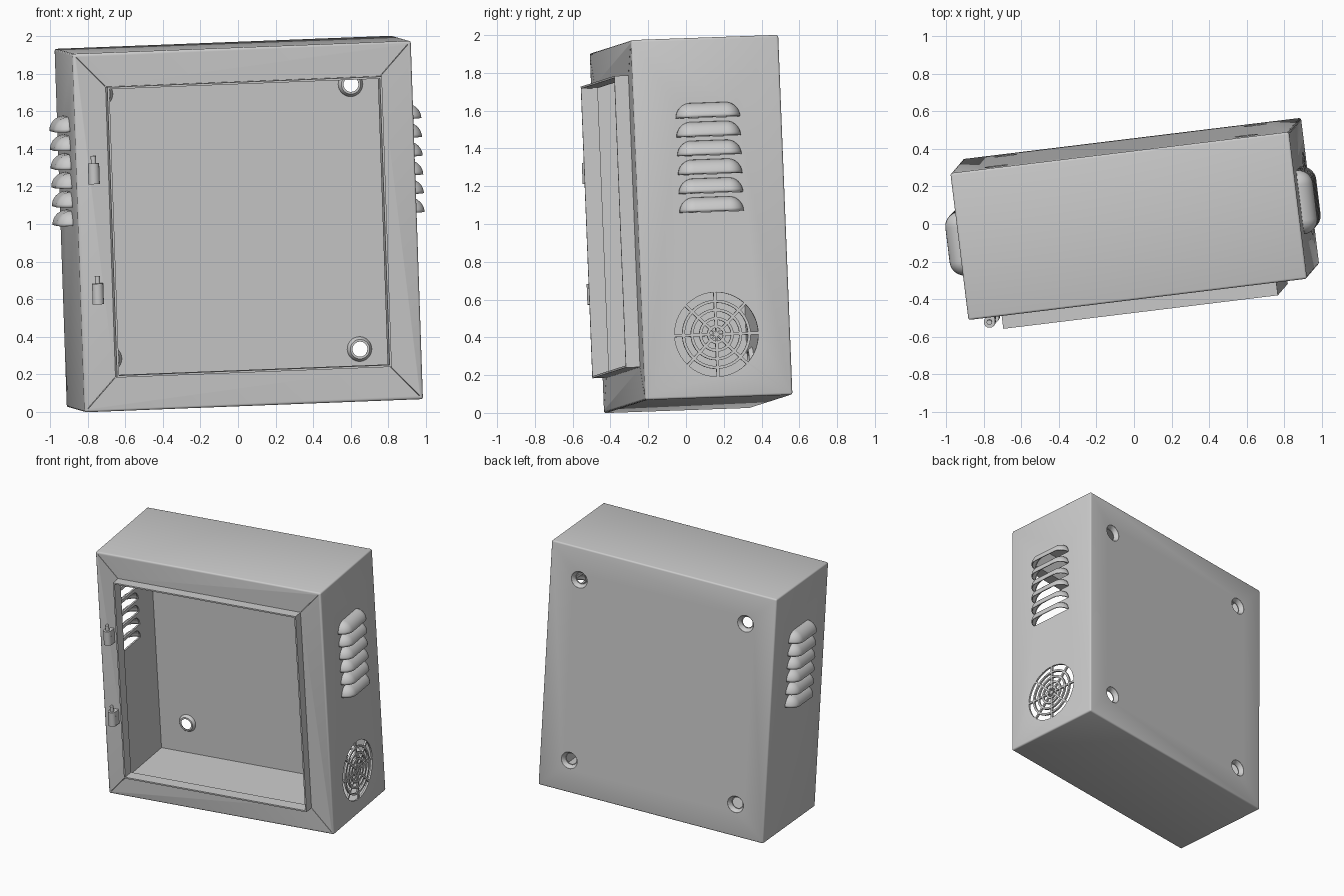
import bpy, bmesh
from math import pi, sin, cos
from mathutils import Matrix, Vector

if "Cube" in bpy.data.objects:
    bpy.data.objects.remove(bpy.data.objects["Cube"])

W, D, H, T = 1.815, 0.787, 1.908, 0.014      # cabinet size and sheet thickness
OX, OZ = 0.725, 0.762                        # half size of the door opening
LIP = 0.075
LOUVRES = [0.03 + 0.1 * i for i in range(6)]
LR, LS = 0.075, 0.093                        # louvre radius, half straight length

# The whole cabinet is slightly tilted
ux = Vector((0.992, 0.121, 0.0386)).normalized()
uz = Vector((-0.034, -0.0396, 0.9986))
uz = (uz - ux * uz.dot(ux)).normalized()
uy = uz.cross(ux)
M = Matrix.Translation((0.004, 0.027, 1.0)) @ Matrix((ux, uy, uz)).transposed().to_4x4()


def finish(bm, name, smooth=True):
    bmesh.ops.remove_doubles(bm, verts=bm.verts, dist=1e-5)
    bmesh.ops.recalc_face_normals(bm, faces=bm.faces)
    me = bpy.data.meshes.new(name)
    bm.to_mesh(me)
    bm.free()
    ob = bpy.data.objects.new(name, me)
    bpy.context.collection.objects.link(ob)
    ob.matrix_world = M
    bpy.ops.object.select_all(action='DESELECT')
    ob.select_set(True)
    bpy.context.view_layer.objects.active = ob
    if smooth:
        bpy.ops.object.shade_smooth_by_angle(angle=0.6)
    return ob


def box(bm, c, s):
    return bmesh.ops.create_cube(bm, size=1, matrix=Matrix.Translation(c) @ Matrix.Diagonal((*s, 1)))["verts"]


def cyl(bm, c, r, h, seg=24):
    bmesh.ops.create_cone(bm, cap_ends=True, segments=seg, radius1=r, radius2=r, depth=h,
                          matrix=Matrix.Translation(c))


def prism(bm, pts, place, lo, hi):
    a = [bm.verts.new(place(u, v, lo)) for u, v in pts]
    b = [bm.verts.new(place(u, v, hi)) for u, v in pts]
    bm.faces.new(a)
    bm.faces.new(b[::-1])
    for i in range(len(a)):
        j = (i + 1) % len(a)
        bm.faces.new((a[i], b[i], b[j], a[j]))


def on_side(u, v, d):
    return (d, u, v)


def on_face(u, v, d):
    return (u, d, v)


# Cutters: inside volume, then all openings
bm = bmesh.new()
box(bm, (0, 0, 0), (W - 2 * T, D - 2 * T, H - 2 * T))
inside = finish(bm, "inside_cutter", False)

bm = bmesh.new()
box(bm, (0, -D / 2, 0), (2 * OX, 0.1, 2 * OZ))
for sx in (-1, 1):
    for z in LOUVRES:                                            # louvre slots
        arc = [(LS + LR * cos(pi / 2 * i / 6), z + LR * sin(pi / 2 * i / 6)) for i in range(7)]
        pts = arc + [(-u, v) for u, v in arc[::-1]]
        prism(bm, pts, on_side, sx * (W / 2 - 0.04), sx * (W / 2 + 0.04))
    for sz in (-1, 1):
        c = (sx * 0.67, sz * 0.705)                              # mounting holes
        prism(bm, [(c[0] + 0.064 * cos(2 * pi * i / 32), c[1] + 0.064 * sin(2 * pi * i / 32))
                   for i in range(32)], on_face, D / 2 - 0.04, D / 2 + 0.04)
        p, q = Vector((sx * (OX + .015), sz * (OZ + .015))), Vector((sx * (W / 2 - .02), sz * (H / 2 - .02)))
        n = (q - p).orthogonal().normalized() * 0.0015           # corner mitre seams
        prism(bm, [p + n, q + n, q - n, p - n], on_face, -D / 2 - 0.03, -D / 2 + T + 0.002)
for r0, r1 in ((0.183, 0.223), (0.137, 0.168), (0.092, 0.122), (0.05, 0.077), (0.014, 0.035)):
    for k in range(8):                                           # fan grille slots
        lo, hi, g = k * pi / 4, (k + 1) * pi / 4, (0.0075 if r0 > 0.03 else 0.004)
        pts = []
        for r, order in ((r0, range(7)), (r1, range(6, -1, -1))):
            a, b = lo + g / r, hi - g / r
            pts += [(r * cos(a + (b - a) * i / 6), -0.62 + r * sin(a + (b - a) * i / 6)) for i in order]
        prism(bm, pts, on_side, W / 2 - 0.04, W / 2 + 0.04)
holes = finish(bm, "openings_cutter", False)

# Cabinet shell with softened edges
bm = bmesh.new()
box(bm, (0, 0, 0), (W, D, H))
bmesh.ops.bevel(bm, geom=bm.edges[:], offset=0.012, segments=3, profile=0.5, affect='EDGES')
shell = finish(bm, "cabinet_shell", False)
for cutter in (inside, holes):
    m = shell.modifiers.new("cut", 'BOOLEAN')
    m.operation, m.solver, m.object = 'DIFFERENCE', 'EXACT', cutter
    bpy.ops.object.modifier_apply(modifier=m.name)
for cutter in (inside, holes):
    bpy.data.objects.remove(cutter)
bpy.ops.object.shade_smooth_by_angle(angle=0.6)

# Raised lip round the door opening
bm = bmesh.new()
loops = []
for e, y in ((0, -D / 2 - LIP), (0.011, -D / 2 - LIP), (0.011, -D / 2 + T), (0, -D / 2 + T)):
    loops.append([bm.verts.new((sx * (OX + e), y, sz * (OZ + e)))
                  for sx, sz in ((-1, -1), (1, -1), (1, 1), (-1, 1))])
for a, b in zip(loops, loops[1:] + loops[:1]):
    for i in range(4):
        j = (i + 1) % 4
        bm.faces.new((a[i], a[j], b[j], b[i]))
finish(bm, "opening_lip", False)

# Louvre hoods on both sides, open underneath
for sx, side in ((1, "right"), (-1, "left")):
    bm = bmesh.new()
    for z in LOUVRES:
        rows = []
        for i in range(9):
            a = pi / 2 * i / 8
            row = []
            for s, start in ((LS, 0), (-LS, pi / 2)):
                for k in range(9):
                    f = start + pi / 2 * k / 8
                    row.append(bm.verts.new((sx * (W / 2 - 0.004 + 0.078 * cos(a) * sin(f)),
                                             s + LR * cos(a) * cos(f), z + LR * sin(a))))
            rows.append(row)
        for p, q in zip(rows, rows[1:]):
            for k in range(len(p) - 1):
                bm.faces.new((p[k], p[k + 1], q[k + 1], q[k]))
    hood = finish(bm, side + "_louvres")
    m = hood.modifiers.new("sheet", 'SOLIDIFY')
    m.thickness, m.offset = 0.008, 0

# Countersunk mounting dimples in the back
bm = bmesh.new()
profile = [(0.066, 0), (0.061, 0.003), (0.05, 0.022), (0.046, 0.034), (0.04, 0.034),
           (0.04, 0.036), (0.052, 0.036), (0.058, 0.028), (0.066, T)]
for sx in (-1, 1):
    for sz in (-1, 1):
        rings = [[bm.verts.new((sx * 0.67 + r * cos(2 * pi * i / 32), D / 2 - y,
                                sz * 0.705 + r * sin(2 * pi * i / 32))) for i in range(32)]
                 for r, y in profile]
        for a, b in zip(rings, rings[1:] + rings[:1]):
            for i in range(32):
                j = (i + 1) % 32
                bm.faces.new((a[i], a[j], b[j], b[i]))
finish(bm, "mounting_dimples")

# Two hinge knuckles with pins on the left border
for z, name in ((0.315, "upper_hinge"), (-0.325, "lower_hinge")):
    bm = bmesh.new()
    y = -D / 2 - 0.045
    cyl(bm, (-0.82, y, z), 0.03, 0.11)
    cyl(bm, (-0.82, y, z + 0.06), 0.014, 0.07)
    box(bm, (-0.805, -D / 2 - 0.022, z), (0.03, 0.05, 0.11))
    finish(bm, name)
